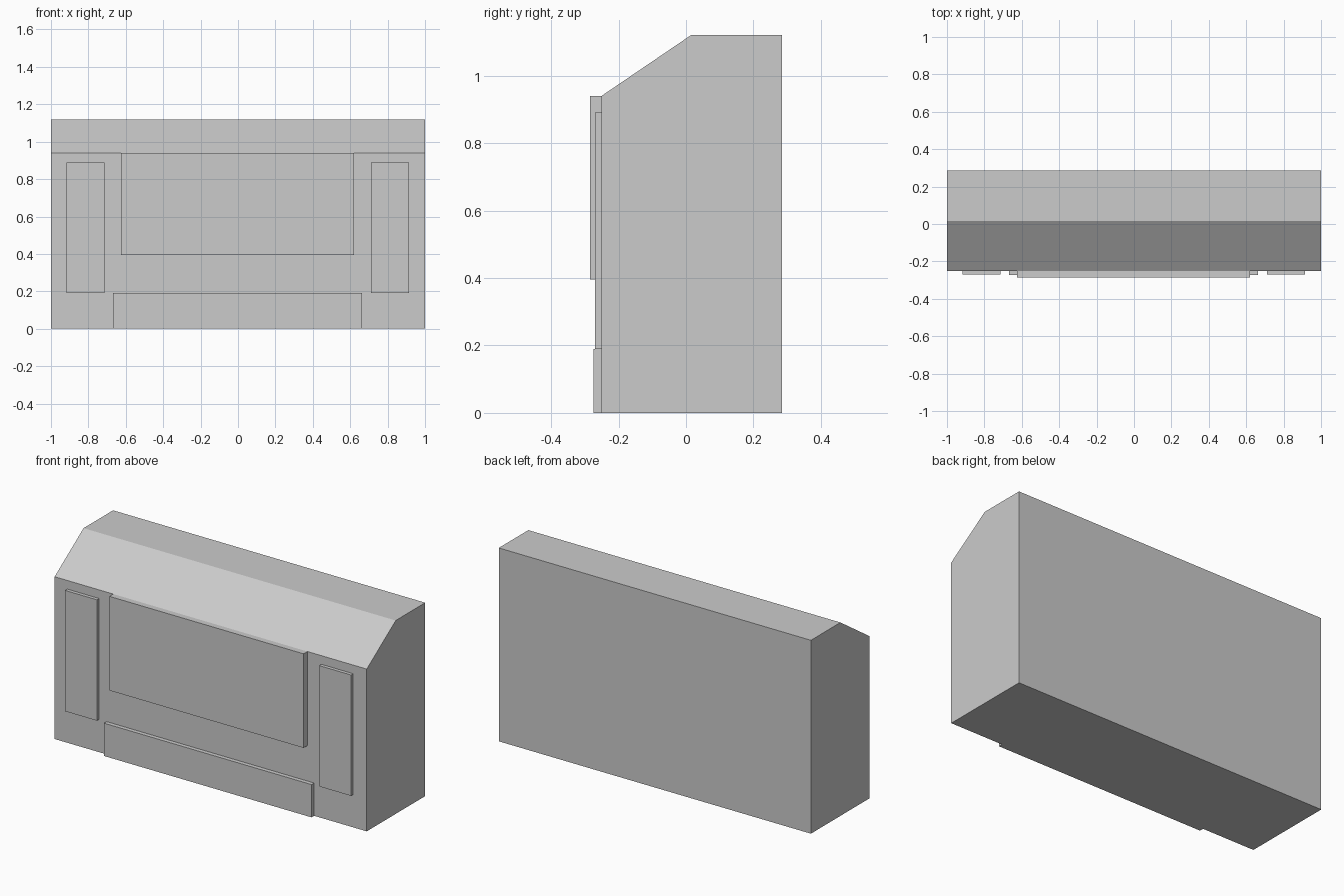
import bpy
import bmesh
from mathutils import Vector

cube = bpy.data.objects.get("Cube")
if cube:
    bpy.data.objects.remove(cube, do_unlink=True)

# One plain grey for every part
grey = bpy.data.materials.new("plain_grey")
grey.use_nodes = True
colour = (0.6, 0.6, 0.6, 1.0)
grey.diffuse_color = colour
grey.node_tree.nodes["Principled BSDF"].inputs["Base Color"].default_value = colour

FRONT, BACK = -0.25, 0.285


def extrude_profile(name, profile, x0, x1):
    """Extrude a (y, z) outline along x into a solid."""
    bm = bmesh.new()
    face = bm.faces.new([bm.verts.new((x0, y, z)) for y, z in profile])
    result = bmesh.ops.extrude_face_region(bm, geom=[face])
    moved = [v for v in result["geom"] if isinstance(v, bmesh.types.BMVert)]
    bmesh.ops.translate(bm, verts=moved, vec=Vector((x1 - x0, 0, 0)))
    bmesh.ops.recalc_face_normals(bm, faces=bm.faces)
    mesh = bpy.data.meshes.new(name)
    bm.to_mesh(mesh)
    bm.free()
    mesh.materials.append(grey)
    obj = bpy.data.objects.new(name, mesh)
    bpy.context.collection.objects.link(obj)
    return obj


def front_panel(name, x0, x1, z0, z1, depth):
    """Raised rectangular panel, seated on the front wall."""
    outer = FRONT - depth
    outline = [(outer, z0), (FRONT, z0), (FRONT, z1), (outer, z1)]
    return extrude_profile(name, outline, x0, x1)


# Main block with the sloped front top
extrude_profile("body", [(FRONT, 0), (BACK, 0), (BACK, 1.12),
                         (0.015, 1.12), (FRONT, 0.94)], -1, 1)

# Raised panels on the front
front_panel("main_panel", -0.625, 0.62, 0.395, 0.94, 0.035)
front_panel("base_panel", -0.667, 0.663, 0, 0.19, 0.024)
for name, x in (("right_side_panel", -0.918), ("left_side_panel", 0.71)):
    front_panel(name, x, x + 0.203, 0.19, 0.89, 0.02)
